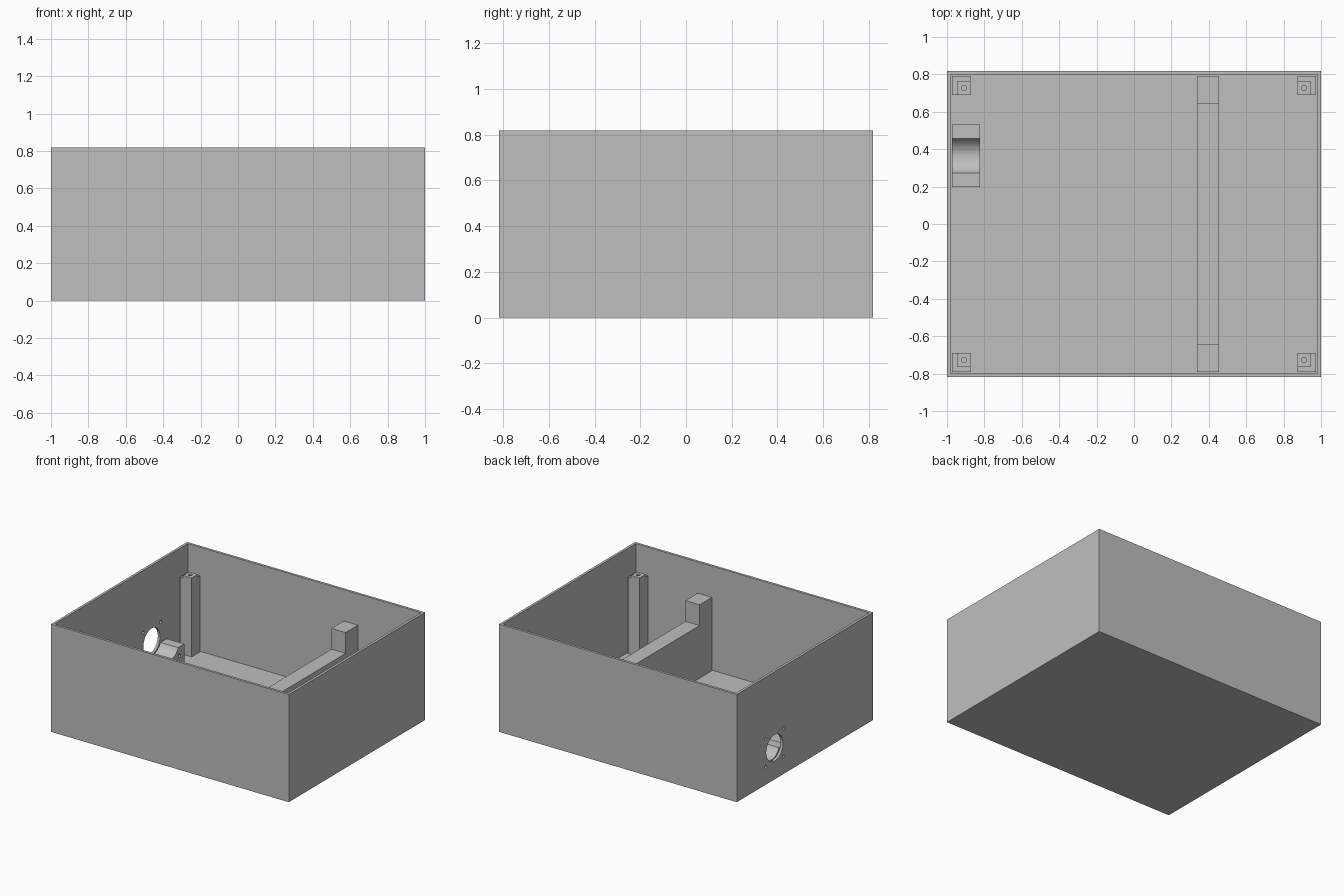
import bpy, bmesh
from mathutils import Vector

cube = bpy.data.objects.get("Cube")
if cube:
    bpy.data.objects.remove(cube, do_unlink=True)

grey = bpy.data.materials.new("plain grey")
grey.use_nodes = True
colour = (0.52, 0.52, 0.52, 1)
grey.diffuse_color = colour
grey.node_tree.nodes["Principled BSDF"].inputs["Base Color"].default_value = colour

WALL = 0.027
X, Y, H = 1.0, 0.818, 0.818
IX, IY = X - WALL, Y - WALL


def finish(name, bm):
    mesh = bpy.data.meshes.new(name)
    bm.to_mesh(mesh)
    bm.free()
    mesh.materials.append(grey)
    ob = bpy.data.objects.new(name, mesh)
    bpy.context.collection.objects.link(ob)
    return ob


def add_box(bm, lo, hi):
    lo, hi = Vector(lo), Vector(hi)
    verts = bmesh.ops.create_cube(bm, size=1)["verts"]
    for v in verts:
        v.co = (lo + hi) / 2 + v.co * (hi - lo)
    return verts


def box(name, lo, hi):
    bm = bmesh.new()
    add_box(bm, lo, hi)
    return finish(name, bm)


def cylinder(name, centre, radius, depth, axis, sides=32):
    bm = bmesh.new()
    bmesh.ops.create_cone(bm, cap_ends=True, segments=sides, radius1=radius,
                          radius2=radius, depth=depth)
    turn = Vector((0, 0, 1)).rotation_difference(Vector(axis)).to_matrix()
    for v in bm.verts:
        v.co = turn @ v.co + Vector(centre)
    return finish(name, bm)


def cut(ob, cutter):
    mod = ob.modifiers.new("hole", "BOOLEAN")
    mod.operation = "DIFFERENCE"
    mod.solver = "EXACT"
    mod.object = cutter
    cutter.hide_render = True
    bpy.context.view_layer.objects.active = ob
    bpy.ops.object.modifier_apply(modifier=mod.name)


# Open tray: the top face is inset and pushed down to the floor
bm = bmesh.new()
add_box(bm, (-X, -Y, 0), (X, Y, H))
top = max(bm.faces, key=lambda f: f.calc_center_median().z)
bmesh.ops.inset_region(bm, faces=[top], thickness=WALL)
pocket = bmesh.ops.extrude_discrete_faces(bm, faces=[top])["faces"][0]
for v in pocket.verts:
    v.co.z = WALL
tray = finish("tray", bm)

# Corner posts with a raised pad and a screw hole
for sx, side in ((-1, "right"), (1, "left")):
    for sy, end in ((-1, "front"), (1, "back")):
        bm = bmesh.new()
        bmesh.ops.create_grid(bm, x_segments=1, y_segments=1, size=0.5)
        bm.free()
        post = box(f"{end}_{side}_post",
                   (min(sx * IX, sx * 0.873), min(sy * IY, sy * 0.691), WALL),
                   (max(sx * IX, sx * 0.873), max(sy * IY, sy * 0.691), 0.607))
        cx, cy = sx * 0.909, sy * 0.727
        pad = box(f"{end}_{side}_post_pad", (cx - 0.036, cy - 0.036, 0.607),
                  (cx + 0.036, cy + 0.036, 0.627))
        drill = cylinder("drill", (cx, cy, 0.6), 0.0136, 0.2, (0, 0, 1), 20)
        cut(post, drill)
        cut(pad, drill)
        bpy.data.objects.remove(drill, do_unlink=True)

# Partition wall with a taller block at each end
box("partition", (0.336, -IY, WALL), (0.455, IY, 0.427))
box("front_partition_block", (0.336, -IY, 0.427), (0.455, -0.643, 0.585))
box("back_partition_block", (0.336, 0.643, 0.427), (0.455, IY, 0.585))

# Socket cradle against the side wall, cut by the socket opening and screw holes
cradle = box("socket_cradle", (-IX, 0.198, WALL), (-0.823, 0.532, 0.2))
HY, HZ = 0.365, 0.24
cutters = [cylinder("socket_cutter", (-0.9, HY, HZ), 0.1, 0.4, (1, 0, 0), 48)]
for dy in (-0.105, 0.105):
    for dz in (-0.107, 0.107):
        cutters.append(cylinder("screw_cutter", (-0.9, HY + dy, HZ + dz),
                                0.012, 0.4, (1, 0, 0), 16))
for cutter in cutters:
    cut(tray, cutter)
    cut(cradle, cutter)
    bpy.data.objects.remove(cutter, do_unlink=True)
